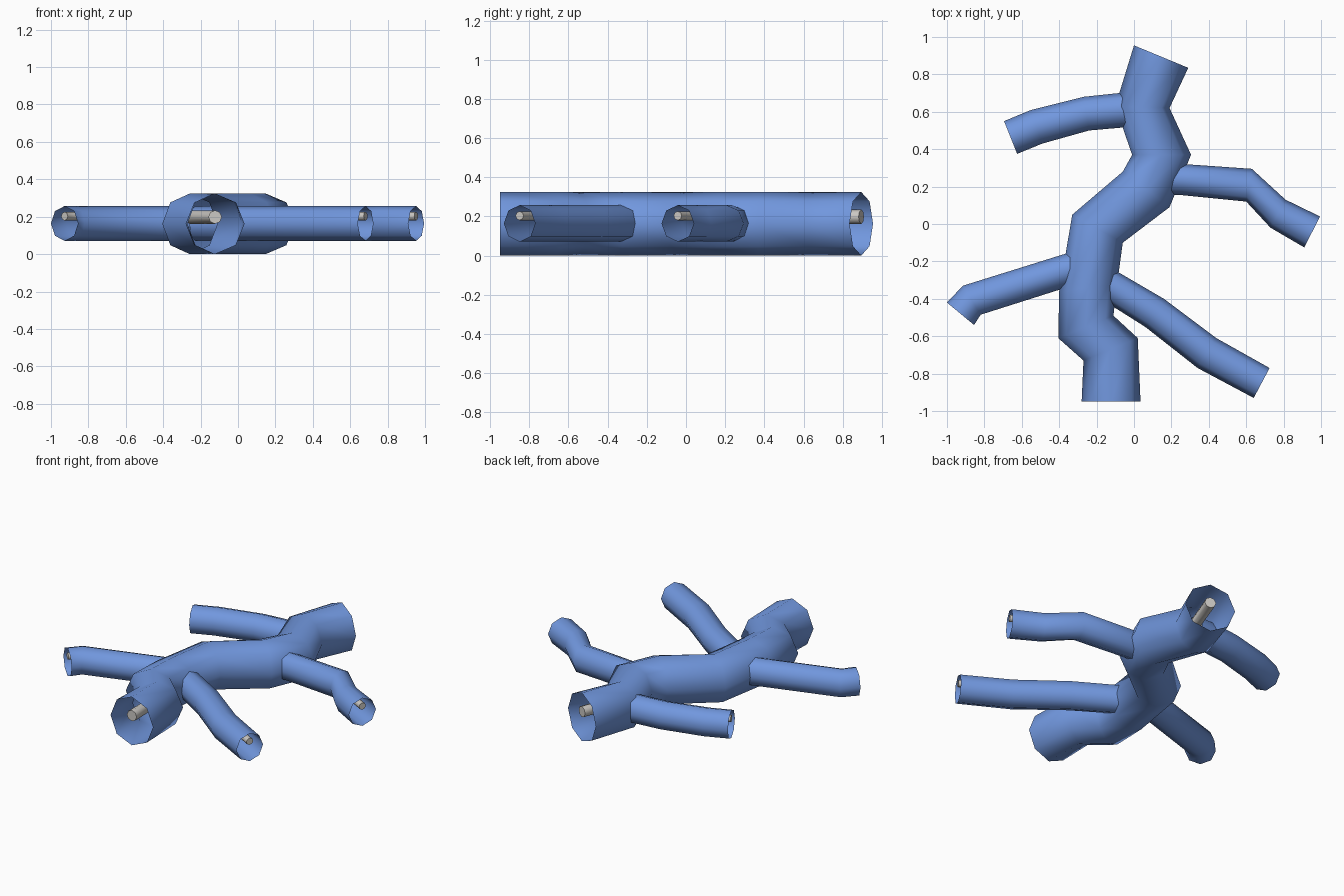
import bpy, bmesh, math
from mathutils import Vector

if "Cube" in bpy.data.objects:
    bpy.data.objects.remove(bpy.data.objects["Cube"])


def material(name, rgb):
    m = bpy.data.materials.new(name)
    m.diffuse_color = (*rgb, 1)
    m.use_nodes = True
    m.node_tree.nodes["Principled BSDF"].inputs["Base Color"].default_value = m.diffuse_color
    return m


BLUE = material("vessel blue", (0.165, 0.31, 0.73))
GREY = material("core grey", (0.60, 0.58, 0.55))
SIDES = 8


def loft(name, rings, z, height, mat, cap):
    """Octagonal tube through rings given as (left point, right point) in plan."""
    bm = bmesh.new()
    loops = []
    for a, b in rings:
        mid, half = (a + b) / 2, (b - a) / 2
        loop = []
        for i in range(SIDES):
            t = 2 * math.pi * i / SIDES
            p = mid + half * math.cos(t)
            loop.append(bm.verts.new((p.x, p.y, z + height * math.sin(t))))
        loops.append(loop)
    for l0, l1 in zip(loops, loops[1:]):
        for i in range(SIDES):
            j = (i + 1) % SIDES
            f = bm.faces.new((l0[i], l1[i], l1[j], l0[j]))
            f.smooth = True
    if cap:
        bm.faces.new(loops[0])
        bm.faces.new(loops[-1][::-1])
    # make the wall face away from the path
    bm.normal_update()
    f = bm.faces[0] if not bm.faces.ensure_lookup_table() else None
    a, b = rings[0]
    c, d = rings[1]
    mid = (a + b + c + d) / 4
    if f.normal.dot(f.calc_center_median() - Vector((mid.x, mid.y, z))) < 0:
        bmesh.ops.reverse_faces(bm, faces=bm.faces[:])
    me = bpy.data.meshes.new(name)
    bm.to_mesh(me)
    bm.free()
    me.materials.append(mat)
    ob = bpy.data.objects.new(name, me)
    bpy.context.collection.objects.link(ob)


def vessel(name, pairs, z, height, core_z, core_r):
    """Open outer tube plus a thin capped core following its centreline."""
    rings = [(Vector(p[:2]), Vector(p[2:])) for p in pairs]
    loft(name + "_tube", rings, z, height, BLUE, False)
    core = []
    for a, b in rings:
        side = (b - a).normalized() * core_r
        core.append(((a + b) / 2 - side, (a + b) / 2 + side))
    loft(name + "_core", core, core_z, core_r, GREY, True)


# winding main trunk: left edge x, y, right edge x, y
vessel("trunk", [
    (0.0, 0.955, 0.29, 0.835),
    (-0.10, 0.63, 0.19, 0.62),
    (-0.01, 0.37, 0.305, 0.37),
    (-0.06, 0.28, 0.19, 0.09),
    (-0.33, 0.05, -0.06, -0.10),
    (-0.40, -0.36, -0.09, -0.32),
    (-0.405, -0.61, -0.11, -0.49),
    (-0.27, -0.73, 0.02, -0.61),
    (-0.28, -0.95, 0.035, -0.95)], 0.162, 0.162, 0.198, 0.036)

# side branches, from inside the trunk to the open tip
branches = {
    "upper_left_branch": [
        (0.05, 0.705, 0.05, 0.52), (-0.08, 0.70, -0.07, 0.515),
        (-0.27, 0.68, -0.24, 0.50), (-0.55, 0.61, -0.49, 0.43),
        (-0.695, 0.55, -0.625, 0.375)],
    "upper_right_branch": [
        (0.12, 0.33, 0.10, 0.16), (0.27, 0.32, 0.25, 0.155),
        (0.63, 0.295, 0.60, 0.12), (0.81, 0.13, 0.73, -0.02),
        (0.995, 0.04, 0.91, -0.125)],
    "lower_left_branch": [
        (-0.22, -0.11, -0.26, -0.31), (-0.37, -0.16, -0.41, -0.355),
        (-0.915, -0.33, -0.82, -0.485), (-1.0, -0.42, -0.855, -0.54)],
    "lower_right_branch": [
        (-0.20, -0.19, -0.26, -0.36), (-0.08, -0.26, -0.13, -0.43),
        (0.16, -0.40, 0.06, -0.55), (0.44, -0.61, 0.34, -0.77),
        (0.725, -0.77, 0.64, -0.93)],
}
for name, pairs in branches.items():
    vessel(name, pairs, 0.164, 0.093, 0.203, 0.023)
